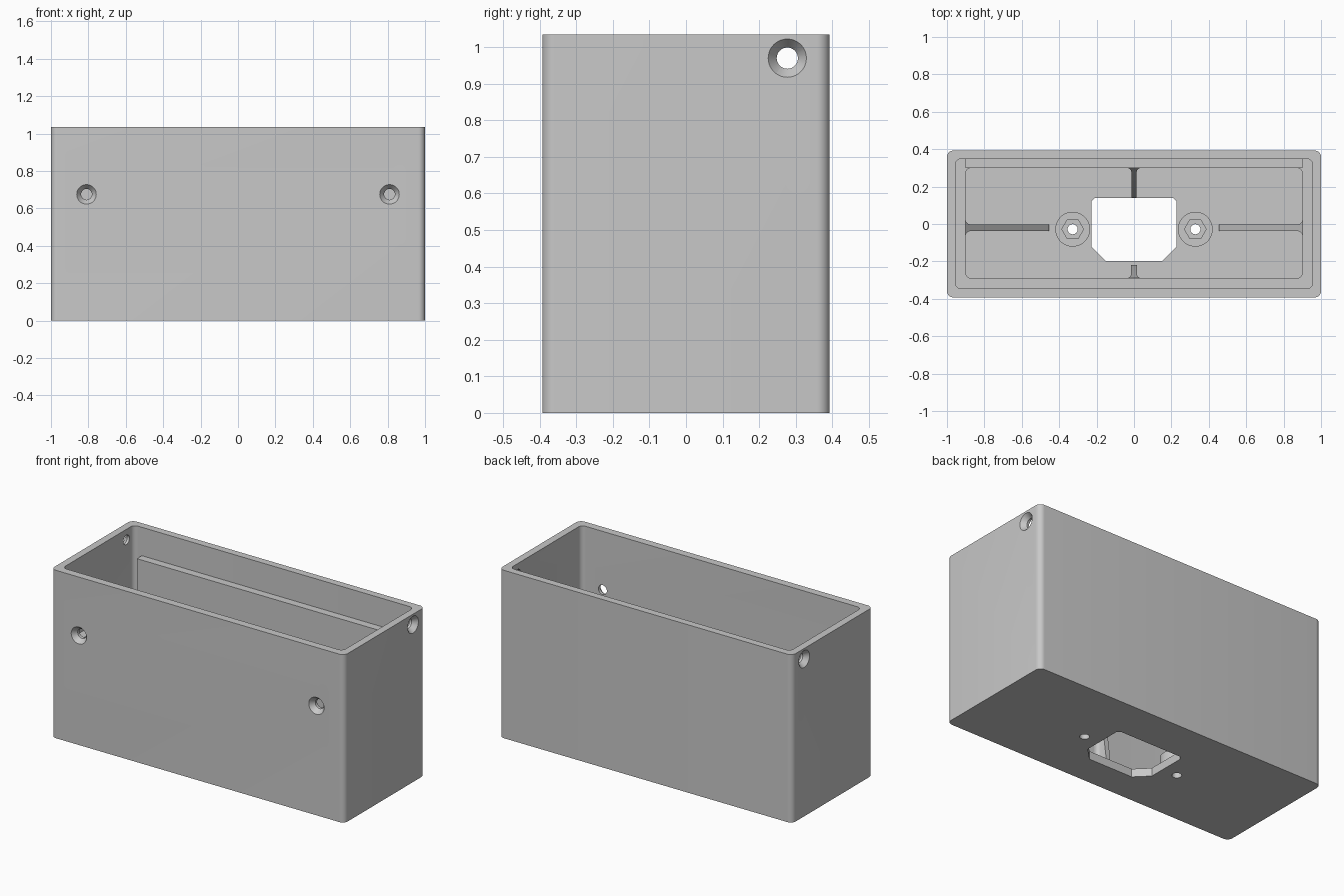
import bpy, bmesh, math
from mathutils import Matrix, Vector

if "Cube" in bpy.data.objects:
    bpy.data.objects.remove(bpy.data.objects["Cube"])

GREY = (0.58, 0.58, 0.58, 1)
mat = bpy.data.materials.new("grey plastic")
mat.use_nodes = True
mat.diffuse_color = GREY
mat.node_tree.nodes["Principled BSDF"].inputs["Base Color"].default_value = GREY

HEIGHT, FLOOR, LEDGE, RAIL = 1.035, 0.05, 0.57, 0.86


def to_object(name, bm):
    bmesh.ops.recalc_face_normals(bm, faces=bm.faces)
    mesh = bpy.data.meshes.new(name)
    bm.to_mesh(mesh)
    bm.free()
    mesh.materials.append(mat)
    obj = bpy.data.objects.new(name, mesh)
    bpy.context.collection.objects.link(obj)
    return obj


def prism(name, points, bottom, top):
    """Extrude a plan outline; top is a height or a function of x, y."""
    bm = bmesh.new()
    height = top if callable(top) else lambda x, y: top
    low = [bm.verts.new((x, y, bottom)) for x, y in points]
    high = [bm.verts.new((x, y, height(x, y))) for x, y in points]
    bm.faces.new(low)
    bm.faces.new(high)
    n = len(points)
    for i in range(n):
        j = (i + 1) % n
        bm.faces.new((low[i], low[j], high[j], high[i]))
    return to_object(name, bm)


def rounded(x0, x1, y0, y1, r, steps=8):
    corners = ((x1 - r, y1 - r), (x0 + r, y1 - r), (x0 + r, y0 + r), (x1 - r, y0 + r))
    pts = []
    for q, (cx, cy) in enumerate(corners):
        for s in range(steps + 1):
            a = (q + s / steps) * math.pi / 2
            pts.append((cx + r * math.cos(a), cy + r * math.sin(a)))
    return pts


def cone(name, start, direction, length, r1, r2, sides=40):
    d = Vector(direction)
    bm = bmesh.new()
    place = Matrix.Translation(Vector(start) + d * length / 2)
    turn = d.to_track_quat('Z', 'Y').to_matrix().to_4x4()
    bmesh.ops.create_cone(bm, cap_ends=True, segments=sides, radius1=r1,
                          radius2=r2, depth=length, matrix=place @ turn)
    return to_object(name, bm)


def cut(target, cutter):
    mod = target.modifiers.new("cut", 'BOOLEAN')
    mod.operation = 'DIFFERENCE'
    mod.solver = 'EXACT'
    mod.object = cutter
    bpy.context.view_layer.objects.active = target
    bpy.ops.object.modifier_apply(modifier=mod.name)
    bpy.data.objects.remove(cutter)


# Case with a stepped cavity
case = prism("case", rounded(-1, 1, -0.393, 0.393, 0.035), 0, HEIGHT)
cut(case, prism("cutter", rounded(-0.955, 0.955, -0.345, 0.348, 0.03), LEDGE, 1.2))
cut(case, prism("cutter", rounded(-0.9, 0.9, -0.29, 0.3, 0.03), FLOOR, LEDGE + 0.1))

# Socket opening with clipped corners
socket = [(-0.15, -0.198), (0.15, -0.198), (0.228, -0.12), (0.228, 0.12),
          (0.21, 0.14), (-0.21, 0.14), (-0.228, 0.12), (-0.228, -0.12)]
cut(case, prism("cutter", socket, -0.1, FLOOR + 0.01))

# Countersunk screw holes: two in the front, one in each side
for s in (-1, 1):
    for start, inward in (((0.81 * s, -0.403, 0.675), (0, 1, 0)),
                          ((1.01 * s, 0.277, 0.97), (-s, 0, 0))):
        cut(case, cone("cutter", start, inward, 0.04, 0.06, 0.029))
        cut(case, cone("cutter", start, inward, 0.085, 0.029, 0.029))

# Nut bosses beside the socket
parts = [case]
for s, side in ((-1, "right"), (1, "left")):
    spot = (0.328 * s, -0.028)
    boss = cone(side + "_nut_boss", (*spot, FLOOR), (0, 0, 1), 0.06, 0.093, 0.093)
    hexagon = [(spot[0] + 0.058 * math.cos(k * math.pi / 3),
                spot[1] + 0.058 * math.sin(k * math.pi / 3)) for k in range(6)]
    cut(boss, prism("cutter", hexagon, FLOOR + 0.015, 0.3))
    for target in (boss, case):
        cut(target, cone("cutter", (*spot, -0.1), (0, 0, 1), 0.4, 0.027, 0.027))
    parts.append(boss)

# Raised rail along the back wall
parts.append(prism("back_rail", [(-0.9, 0.3), (0.9, 0.3), (0.9, 0.352), (-0.9, 0.352)],
                   LEDGE, RAIL))


# Sloping ribs that flare where they meet the wall
def rib(name, wall, inward, length, half, flare):
    d = Vector(inward)
    w = Vector((-d.y, d.x))
    base = Vector(wall)
    edge = []
    for k in range(7):
        a = k / 6 * math.pi / 2
        edge.append((flare * (1 - math.cos(a)), half + flare * (1 - math.sin(a))))
    edge.append((length, half))
    plan = edge + [(u, -v) for u, v in reversed(edge)]
    tip = FLOOR + 0.03

    def top(x, y):
        along = (Vector((x, y)) - base).dot(d)
        return LEDGE + (tip - LEDGE) * along / length

    return prism(name, [tuple(base + d * u + w * v) for u, v in plan], FLOOR, top)


parts += [rib("right_rib", (-0.9, -0.02), (1, 0), 0.445, 0.018, 0.025),
          rib("left_rib", (0.9, -0.02), (-1, 0), 0.445, 0.018, 0.025),
          rib("back_rib", (0, 0.3), (0, -1), 0.158, 0.014, 0.025),
          rib("front_rib", (0, -0.29), (0, 1), 0.07, 0.015, 0.025)]

# Smooth shading with sharp edges kept
bpy.ops.object.select_all(action='DESELECT')
for part in parts:
    part.select_set(True)
bpy.context.view_layer.objects.active = case
bpy.ops.object.shade_smooth_by_angle(angle=math.radians(30))
